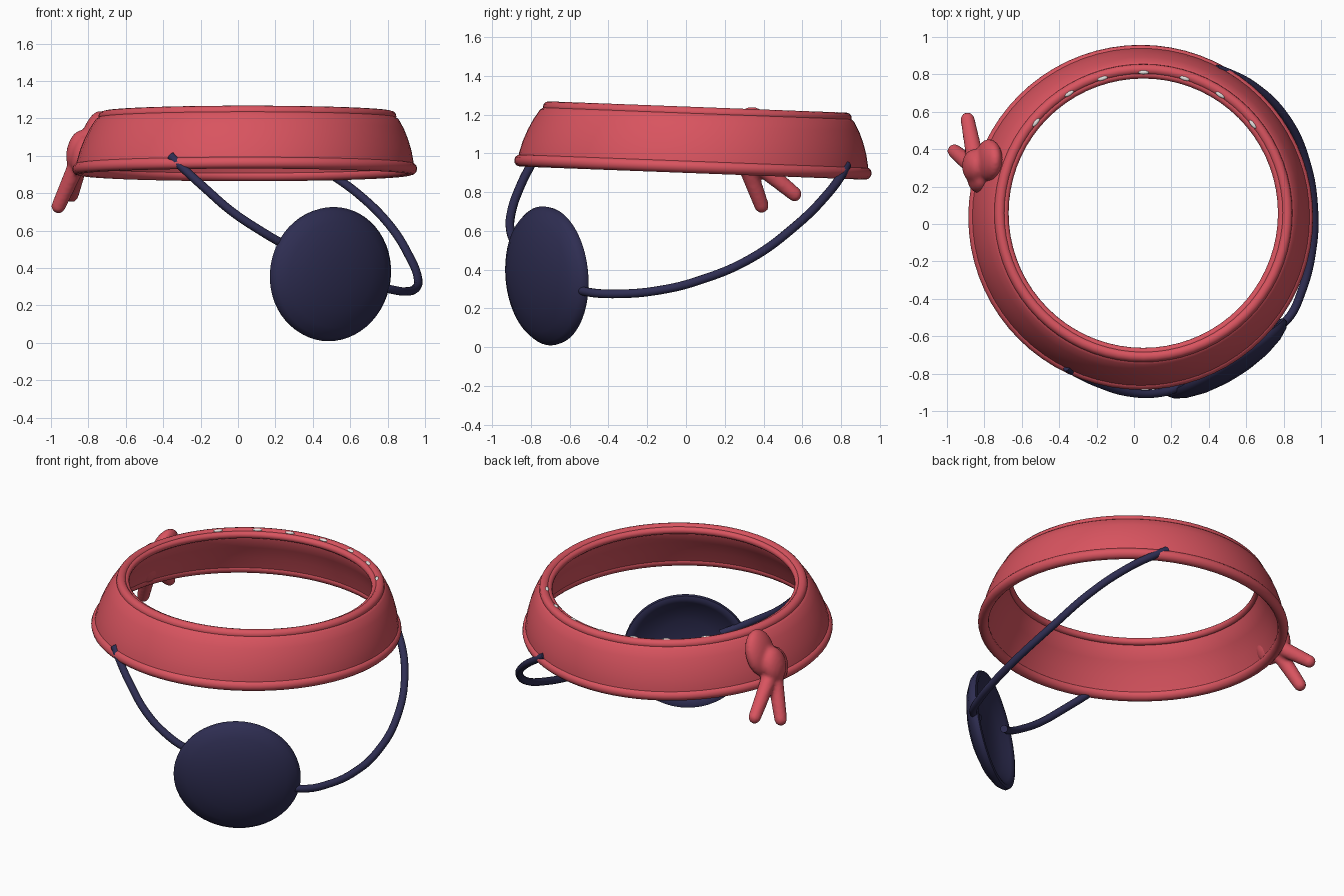
import bpy, bmesh, math
from mathutils import Vector, Matrix

if "Cube" in bpy.data.objects:
    bpy.data.objects.remove(bpy.data.objects["Cube"])


def material(name, rgb):
    m = bpy.data.materials.new(name)
    m.diffuse_color = (*rgb, 1)
    m.use_nodes = True
    m.node_tree.nodes["Principled BSDF"].inputs["Base Color"].default_value = m.diffuse_color
    return m


RED = material("red cloth", (0.69, 0.088, 0.115))
NAVY = material("navy leather", (0.028, 0.027, 0.085))
WHITE = material("white fleck", (0.82, 0.80, 0.78))


def finish(name, bm, mat, angle=50):
    bmesh.ops.recalc_face_normals(bm, faces=bm.faces[:])
    me = bpy.data.meshes.new(name)
    bm.to_mesh(me)
    bm.free()
    ob = bpy.data.objects.new(name, me)
    bpy.context.collection.objects.link(ob)
    me.materials.append(mat)
    bpy.ops.object.select_all(action='DESELECT')
    ob.select_set(True)
    bpy.context.view_layer.objects.active = ob
    bpy.ops.object.shade_smooth_by_angle(angle=math.radians(angle))
    return ob


def lathe(profile, seg, place):
    """Spin a closed (r, z) profile; place() maps local points to the model."""
    bm = bmesh.new()
    rings = []
    for i in range(seg):
        a = 2 * math.pi * i / seg
        rings.append([bm.verts.new(place(r * math.cos(a), r * math.sin(a), z))
                      for r, z in profile])
    n = len(profile)
    for i in range(seg):
        p, q = rings[i], rings[(i + 1) % seg]
        for j in range(n):
            k = (j + 1) % n
            bm.faces.new((p[j], q[j], q[k], p[k]))
    bmesh.ops.remove_doubles(bm, verts=bm.verts[:], dist=1e-5)
    return bm


def circle(r, z, t, n=12):
    return [(r + t * math.cos(2 * math.pi * i / n), z + t * math.sin(2 * math.pi * i / n))
            for i in range(n)]


# Headband: tapered, slightly leaning ring with rolled hems
def lean(x, y, z):
    return Vector((0.043 + x + 0.05 * z, 0.047 + y + 0.08 * z, 1.07 + z - 0.038 * y))


wall = [(0.905, -0.14), (0.900, -0.10), (0.886, -0.04), (0.865, 0.02), (0.84, 0.075),
        (0.81, 0.125), (0.79, 0.14), (0.745, 0.14), (0.742, 0.11), (0.79, 0.03),
        (0.83, -0.05), (0.865, -0.14)]
finish("headband", lathe(wall, 72, lean), RED)
for name, r, z, t in (("bottom_hem", 0.890, -0.140, 0.032),
                      ("top_hem", 0.768, 0.140, 0.029),
                      ("inner_hem", 0.742, 0.135, 0.022)):
    finish(name, lathe(circle(r, z, t), 72, lean), RED)

# White flecks along the back of the top hem
bm = bmesh.new()
for deg in (39, 57, 73, 90, 107, 122, 140):
    a = math.radians(deg)
    pos = lean(0.752 * math.cos(a), 0.752 * math.sin(a), 0.162)
    m = (Matrix.Translation(pos) @ Matrix.Rotation(a + math.pi / 2, 4, 'Z')
         @ Matrix.Diagonal((0.03, 0.012, 0.008, 1)))
    bmesh.ops.create_icosphere(bm, subdivisions=2, radius=1, matrix=m)
finish("hem_flecks", bm, WHITE)


# Knot with two tails, fused by remeshing
def add_ball(bm, c, s, rot=0.0):
    m = Matrix.Translation(c) @ Matrix.Rotation(rot, 4, 'Y') @ Matrix.Diagonal((*s, 1))
    bmesh.ops.create_uvsphere(bm, u_segments=24, v_segments=16, radius=1, matrix=m)


def add_tail(bm, a, b, r1, r2):
    a, b = Vector(a), Vector(b)
    d = b - a
    m = Matrix.Translation((a + b) / 2) @ d.to_track_quat('Z', 'Y').to_matrix().to_4x4()
    bmesh.ops.create_cone(bm, cap_ends=True, segments=20, radius1=r1, radius2=r2,
                          depth=d.length, matrix=m)
    add_ball(bm, b, (r2, r2, r2))


bm = bmesh.new()
add_ball(bm, (-0.775, 0.34, 1.10), (0.062, 0.115, 0.145), 0.3)
add_ball(bm, (-0.855, 0.31, 1.03), (0.06, 0.09, 0.11), 0.25)
add_ball(bm, (-0.83, 0.25, 1.00), (0.06, 0.085, 0.11), 0.2)
add_tail(bm, (-0.84, 0.29, 1.00), (-0.96, 0.39, 0.73), 0.05, 0.038)
add_tail(bm, (-0.84, 0.30, 1.00), (-0.89, 0.56, 0.79), 0.05, 0.038)
knot = finish("knot_and_tails", bm, RED, 180)
rm = knot.modifiers.new("fuse", 'REMESH')
rm.mode = 'VOXEL'
rm.voxel_size = 0.012
rm.use_smooth_shade = True
sm = knot.modifiers.new("soften", 'SMOOTH')
sm.iterations = 4

# Eye patch: shallow round bowl, hollow at the back
turn = math.radians(32)
across = Vector((math.cos(turn), math.sin(turn), 0))
normal = Vector((math.sin(turn), -math.cos(turn), -0.07)).normalized()
up = normal.cross(across) * -1
if up.z < 0:
    up = -up
centre = Vector((0.495, -0.715, 0.368))


def patch_place(x, y, z):
    return centre + across * x * 1.03 + up * y * 0.98 + normal * z


bowl = [(0, 0.115), (0.10, 0.111), (0.20, 0.095), (0.29, 0.066), (0.345, 0.034),
        (0.367, 0.005), (0.362, -0.016), (0.34, -0.02), (0.315, -0.005),
        (0.27, 0.03), (0.18, 0.06), (0.09, 0.073), (0, 0.077)]
finish("eye_patch", lathe(bowl, 56, patch_place), NAVY, 60)


# Strap: two cords from the patch up under the headband
def cord(name, pts, r=0.023):
    cu = bpy.data.curves.new(name, 'CURVE')
    cu.dimensions = '3D'
    cu.bevel_depth = r
    cu.bevel_resolution = 3
    cu.use_fill_caps = True
    sp = cu.splines.new('BEZIER')
    sp.bezier_points.add(len(pts) - 1)
    sp.resolution_u = 8
    for bp, p in zip(sp.bezier_points, pts):
        bp.co = p
        bp.handle_left_type = bp.handle_right_type = 'AUTO'
    ob = bpy.data.objects.new(name, cu)
    bpy.context.collection.objects.link(ob)
    cu.materials.append(NAVY)


cord("strap_front", [(0.32, -0.82, 0.49), (0.23, -0.875, 0.535), (0.12, -0.905, 0.60),
                     (-0.03, -0.90, 0.70), (-0.18, -0.855, 0.83), (-0.30, -0.80, 0.94),
                     (-0.36, -0.765, 1.00)])
cord("strap_back", [(0.72, -0.58, 0.31), (0.82, -0.51, 0.285), (0.90, -0.35, 0.275),
                    (0.953, -0.13, 0.295), (0.962, 0.07, 0.345), (0.92, 0.33, 0.455),
                    (0.81, 0.57, 0.63), (0.65, 0.73, 0.79), (0.50, 0.81, 0.90),
                    (0.44, 0.83, 0.94)])
